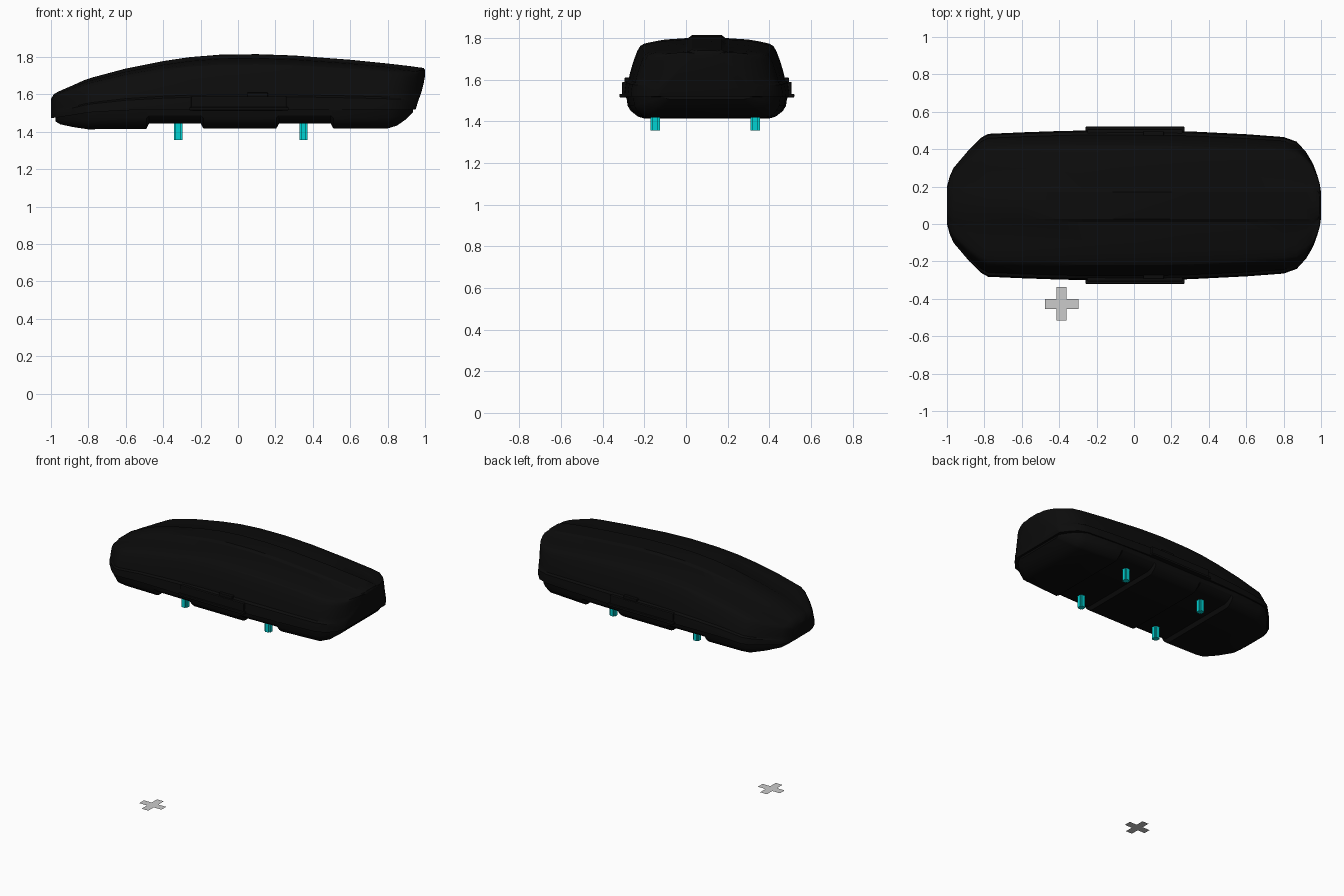
import bpy, bmesh

if "Cube" in bpy.data.objects:
    bpy.data.objects.remove(bpy.data.objects["Cube"])

CY = 0.1  # the box sits slightly off the model centre


def material(name, rgb):
    m = bpy.data.materials.new(name)
    m.diffuse_color = (*rgb, 1)
    m.use_nodes = True
    m.node_tree.nodes["Principled BSDF"].inputs["Base Color"].default_value = m.diffuse_color
    return m


BLACK = material("black_plastic", (0.0035, 0.0035, 0.0035))
CYAN = material("cyan", (0.0, 0.65, 0.65))
GREY = material("light_grey", (0.6, 0.6, 0.6))


def finish(name, bm, mat, smooth=None):
    bmesh.ops.recalc_face_normals(bm, faces=bm.faces)
    me = bpy.data.meshes.new(name)
    bm.to_mesh(me)
    bm.free()
    me.materials.append(mat)
    ob = bpy.data.objects.new(name, me)
    bpy.context.collection.objects.link(ob)
    if smooth:
        bpy.ops.object.select_all(action='DESELECT')
        ob.select_set(True)
        bpy.context.view_layer.objects.active = ob
        bpy.ops.object.shade_smooth_by_angle(angle=smooth)
    return ob


def loft(name, rings, mat):
    bm = bmesh.new()
    loops = [[bm.verts.new(p) for p in r] for r in rings]
    n = len(loops[0])
    for a, b in zip(loops, loops[1:]):
        for i in range(n):
            j = (i + 1) % n
            bm.faces.new((a[i], a[j], b[j], b[i]))
    bm.faces.new(loops[0])
    bm.faces.new(loops[-1][::-1])
    return finish(name, bm, mat, 0.5)


def mirrored(half):
    """Close a half section (right side, y >= 0) over the centre line."""
    return half + [(x, -y, z) for x, y, z in reversed(half) if y > 1e-6]


def shifted(ring):
    return [(x, y + CY, z) for x, y, z in ring]


def box(name, x0, x1, y0, y1, z0, z1, mat, bevel=0.0):
    bm = bmesh.new()
    bmesh.ops.create_cube(bm, size=1)
    for v in bm.verts:
        v.co = ((x0 + x1) / 2 + v.co.x * (x1 - x0),
                (y0 + y1) / 2 + v.co.y * (y1 - y0),
                (z0 + z1) / 2 + v.co.z * (z1 - z0))
    if bevel:
        bmesh.ops.bevel(bm, geom=list(bm.edges), offset=bevel, segments=2,
                        profile=0.5, affect='EDGES')
    return finish(name, bm, mat)


# Lid: section as (width fraction, height fraction), from seam to ridge
LID_SECTION = [(1, 0), (0.995, 0.1), (0.98, 0.24), (0.94, 0.28), (0.92, 0.4),
               (0.88, 0.58), (0.835, 0.74), (0.80, 0.82), (0.75, 0.86),
               (0.63, 0.895), (0.5, 0.925), (0.25, 0.95), (0.2, 0.995), (0, 1)]
# x, top z, seam z, half width, taper
LID = [(-1.0, 1.575, 1.475, 0.10, 0.6), (-0.985, 1.6, 1.475, 0.155, 0.7),
       (-0.965, 1.613, 1.477, 0.20, 0.8), (-0.88, 1.65, 1.49, 0.30, 0.9),
       (-0.82, 1.677, 1.5, 0.36, 1), (-0.78, 1.69, 1.505, 0.382, 1),
       (-0.6, 1.738, 1.515, 0.39, 1), (-0.4, 1.778, 1.517, 0.397, 1),
       (-0.26, 1.799, 1.517, 0.40, 1), (-0.1, 1.812, 1.517, 0.40, 1),
       (0.1, 1.815, 1.517, 0.40, 1), (0.3, 1.808, 1.517, 0.395, 1),
       (0.6, 1.785, 1.517, 0.38, 1), (0.8, 1.765, 1.517, 0.365, 0.95),
       (0.87, 1.757, 1.517, 0.34, 0.8), (0.92, 1.751, 1.517, 0.285, 0.6),
       (0.95, 1.747, 1.52, 0.235, 0.4), (0.962, 1.745, 1.56, 0.21, 0.3),
       (0.98, 1.743, 1.61, 0.16, 0.2), (0.993, 1.74, 1.66, 0.115, 0.2),
       (1.0, 1.73, 1.70, 0.07, 0.2)]


def lid_ring(x, zt, zb, hw, k):
    half = []
    for u, v in LID_SECTION:
        if u <= 0.25:
            y = u * min(0.36, hw * 1.9)          # ridge keeps its width
        else:
            y = hw * (1 - (1 - u) * (k if u > 0.6 else 1))
        half.append((x, y, zb + v * (zt - zb)))
    return shifted(mirrored(half))


loft("lid", [lid_ring(*s) for s in LID], BLACK)

# Base tray with two raised channels across the underside
BASE_SECTION = [(0.80, 0), (0.86, 0.06), (0.94, 0.28), (0.98, 0.5), (1, 1)]
# x, bottom z, half width, top z
BASE = [(-0.975, 1.455, 0.15, 1.48), (-0.95, 1.44, 0.20, 1.485),
        (-0.88, 1.425, 0.285, 1.495), (-0.8, 1.413, 0.36, 1.51),
        (-0.74, 1.414, 0.375, 1.52), (-0.49, 1.416, 0.385, 1.53),
        (-0.475, 1.445, 0.385, 1.53), (-0.2, 1.445, 0.388, 1.53),
        (-0.185, 1.418, 0.388, 1.53), (0.205, 1.418, 0.388, 1.53),
        (0.22, 1.445, 0.388, 1.53), (0.495, 1.445, 0.38, 1.53),
        (0.51, 1.418, 0.38, 1.53), (0.8, 1.418, 0.355, 1.53),
        (0.85, 1.433, 0.325, 1.53), (0.9, 1.468, 0.275, 1.53),
        (0.935, 1.505, 0.215, 1.53)]


def base_ring(x, zb, hw, zt):
    return shifted(mirrored([(x, hw * u, zb + v * (zt - zb))
                             for u, v in BASE_SECTION]))


loft("base_tray", [base_ring(*s) for s in BASE], BLACK)

# Side grips and latches on both sides
for side, word in ((-1, "front"), (1, "back")):
    def span(a, b):
        return sorted((CY + side * a, CY + side * b))
    box(word + "_grip_rail", -0.26, 0.27, *span(0.37, 0.42), 1.515, 1.532, BLACK, 0.004)
    box(word + "_grip_panel", -0.25, 0.26, *span(0.37, 0.407), 1.525, 1.59, BLACK, 0.006)
    box(word + "_latch", 0.05, 0.16, *span(0.36, 0.395), 1.575, 1.61, BLACK, 0.005)


def plus_outline(cx, cy, r, a):
    pts = [(a, a), (a, r), (-a, r), (-a, a), (-r, a), (-r, -a),
           (-a, -a), (-a, -r), (a, -r), (a, -a), (r, -a), (r, a)]
    return [(cx + x, cy + y) for x, y in pts]


# Four cross-shaped mounting feet
for x, xw in ((-0.32, "left"), (0.35, "right")):
    for y, yw in ((-0.148, "front"), (0.332, "back")):
        bm = bmesh.new()
        f = bm.faces.new([bm.verts.new((*p, 1.355))
                          for p in plus_outline(x, y, 0.0225, 0.013)])
        top = bmesh.ops.extrude_face_region(bm, geom=[f], use_keep_orig=True)
        for v in top["geom"]:
            if isinstance(v, bmesh.types.BMVert):
                v.co.z = 1.455
        finish(f"{yw}_{xw}_foot", bm, CYAN)

# Flat cross marker on the ground
bm = bmesh.new()
bm.faces.new([bm.verts.new((*p, 0.0))
              for p in plus_outline(-0.387, -0.427, 0.089, 0.027)][::1])
marker = finish("ground_cross", bm, GREY)
if marker.data.polygons[0].normal.z < 0:
    marker.data.flip_normals()
